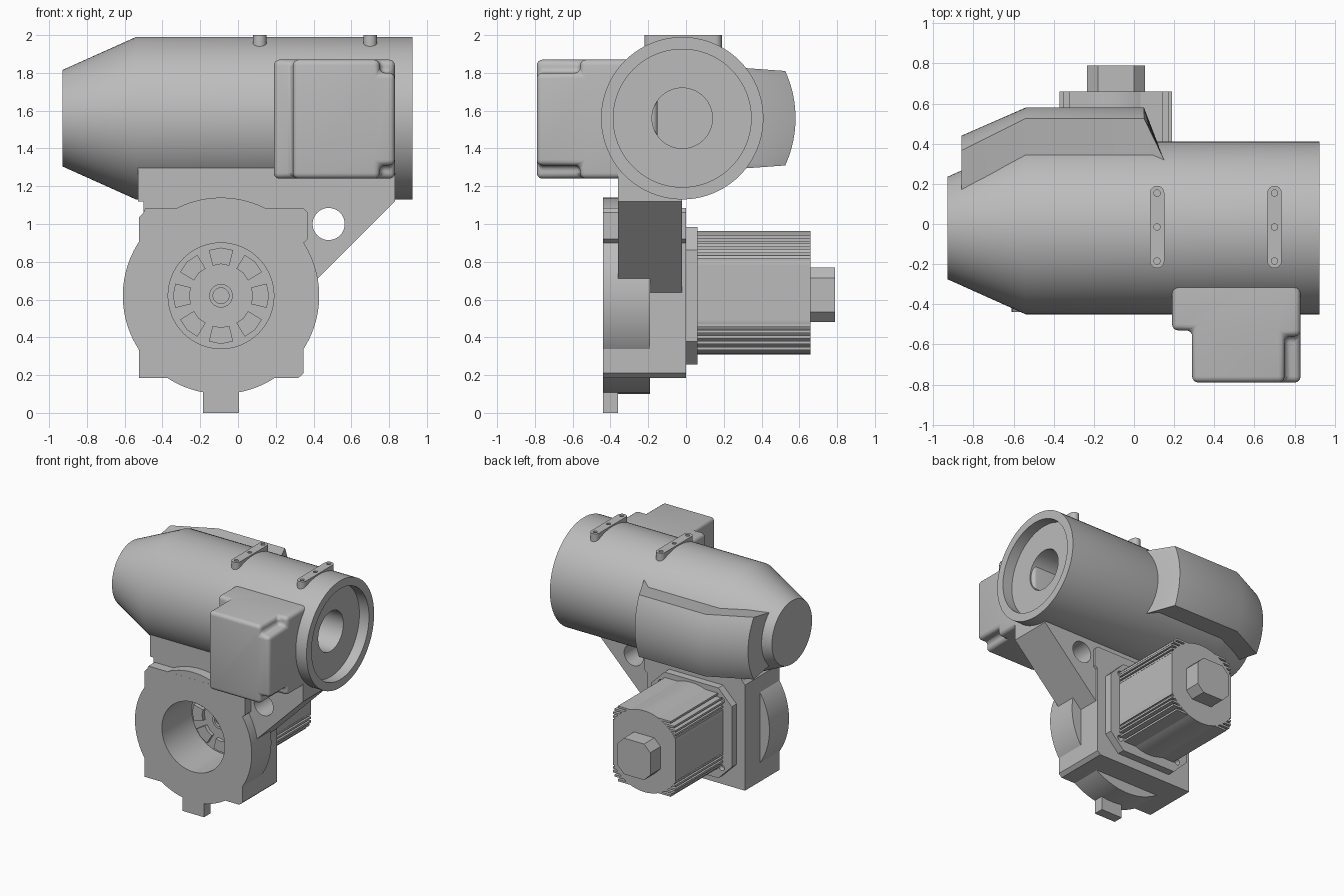
import bpy, bmesh, math
from mathutils import Vector

if "Cube" in bpy.data.objects:
    bpy.data.objects.remove(bpy.data.objects["Cube"], do_unlink=True)

grey = bpy.data.materials.new("light_grey")
grey.use_nodes = True
grey.diffuse_color = (0.5, 0.5, 0.5, 1)
grey.node_tree.nodes["Principled BSDF"].inputs["Base Color"].default_value = (0.5, 0.5, 0.5, 1)
parts = []


def loft(name, rings):
    """Join matching rings of points and cap both ends."""
    bm = bmesh.new()
    loops = [[bm.verts.new(p) for p in ring] for ring in rings]
    n = len(loops[0])
    for a, b in zip(loops, loops[1:]):
        for i in range(n):
            j = (i + 1) % n
            bm.faces.new((a[i], a[j], b[j], b[i]))
    bm.faces.new(loops[0])
    bm.faces.new(loops[-1])
    bmesh.ops.recalc_face_normals(bm, faces=bm.faces)
    mesh = bpy.data.meshes.new(name)
    bm.to_mesh(mesh)
    bm.free()
    mesh.materials.append(grey)
    obj = bpy.data.objects.new(name, mesh)
    bpy.context.collection.objects.link(obj)
    parts.append(obj)
    return obj


def prism(name, pts, axis, a, b):
    """Extrude a flat outline along y or z."""
    if axis == "y":
        return loft(name, [[Vector((u, t, v)) for u, v in pts] for t in (a, b)])
    return loft(name, [[Vector((u, v, t)) for u, v in pts] for t in (a, b)])


def circle(cu, cv, r, n=64):
    return [(cu + r * math.cos(math.tau * i / n), cv + r * math.sin(math.tau * i / n))
            for i in range(n)]


def rect(cu, cv, w, h, c=0.0):
    """Rectangle of half sizes w, h with optional corner chamfer c."""
    if c == 0:
        return [(cu - w, cv - h), (cu + w, cv - h), (cu + w, cv + h), (cu - w, cv + h)]
    return [(cu + x, cv + z) for x, z in (
        (c - w, -h), (w - c, -h), (w, c - h), (w, h - c),
        (w - c, h), (c - w, h), (-w, h - c), (-w, c - h))]


def apply(obj, kind, **settings):
    mod = obj.modifiers.new(kind, kind)
    for key, value in settings.items():
        setattr(mod, key, value)
    bpy.context.view_layer.objects.active = obj
    bpy.ops.object.modifier_apply(modifier=mod.name)


def cut(obj, *cutter):
    tool = prism("cutter", *cutter)
    parts.remove(tool)
    tool.hide_render = True
    apply(obj, "BOOLEAN", object=tool, operation="DIFFERENCE", solver="EXACT")
    bpy.data.objects.remove(tool, do_unlink=True)


# Main barrel: tapered closed end, recessed open end
AY, AZ = -0.02, 1.56
profile = [(-0.93, 0.255), (-0.54, 0.43), (0.925, 0.43), (0.925, 0.365),
           (0.84, 0.365), (0.84, 0.16), (0.45, 0.16)]
loft("barrel", [[Vector((x, AY + u, AZ + v)) for u, v in circle(0, 0, r, 80)]
                for x, r in profile])

# Raised pod on the back of the barrel
rings = []
for x, r, h in ((-0.86, 0.46, 0.25), (-0.54, 0.6, 0.25), (0.05, 0.6, 0.25), (0.15, 0.345, 0.265)):
    a = math.asin(h / r)
    if x > 0.1:
        arc = [(0.32, AZ - h + 2 * h * i / 16) for i in range(17)]
    else:
        arc = [(AY + r * math.cos(a * (i / 8 - 1)), AZ + r * math.sin(a * (i / 8 - 1)))
               for i in range(17)]
    rings.append([Vector((x, y, z)) for y, z in [(0.1, AZ - 0.2), *arc, (0.1, AZ + 0.2)]])
loft("barrel_pod", rings)

# Two mounting lugs on top, each with three screw holes
for x, side in ((0.115, "front"), (0.70, "rear")):
    cap = [(0.036 * math.cos(math.pi * i / 12), 0.036 * math.sin(math.pi * i / 12))
           for i in range(13)]
    outline = [(x + u, 0.154 + v) for u, v in cap] + [(x - u, -0.184 - v) for u, v in cap]
    lug = prism(side + "_lug", outline, "z", 1.935, 2.0)
    for y in (-0.184, -0.015, 0.154):
        cut(lug, circle(x, y, 0.016, 16), "z", 1.97, 2.05)

# Stepped control box with notched corners and rounded edges
box = prism("control_box", [(0.19, -0.15), (0.83, -0.15), (0.83, -0.79), (0.29, -0.79),
                            (0.29, -0.53), (0.19, -0.53)], "z", 1.24, 1.87)
for z in (1.24, 1.87):
    cut(box, rect(0.83, -0.76, 0.08, 0.2), "z", z - 0.07, z + 0.07)
apply(box, "BEVEL", width=0.03, segments=4, limit_method="ANGLE")

# Bracket web between barrel and gear housing
bracket = prism("bracket", [(-0.53, 1.4), (0.83, 1.4), (0.83, 1.12), (0.34, 0.63), (0.25, 0.63),
                            (0.25, 1.0), (-0.5, 1.0), (-0.5, 1.12), (-0.53, 1.12)],
                "y", -0.36, -0.02)
cut(bracket, circle(0.48, 1.0, 0.085, 40), "y", -0.5, 0.2)

# Gear housing: square block plus round flange, with a deep bore
CX, CZ = -0.09, 0.62
block = prism("housing_block", [(-0.525, 0.185), (0.32, 0.185), (0.347, 0.21), (0.347, 0.9),
                                (0.37, 0.92), (0.37, 1.06), (0.345, 1.085), (-0.49, 1.085),
                                (-0.5, 1.06), (-0.525, 1.035)], "y", -0.44, 0.0)
flange = prism("housing_flange", circle(CX, CZ, 0.52, 80), "y", -0.4395, -0.19)
for part in (block, flange):
    cut(part, circle(CX, CZ, 0.28), "y", -0.6, -0.06)
prism("bottom_tab", rect(CX, 0.07, 0.095, 0.07), "y", -0.439, -0.36)

# Coupling inside the bore: ring of pads and a hollow hub
for k in range(8):
    mid = math.tau * k / 8
    pad = [(CX + r * math.cos(mid + s), CZ + r * math.sin(mid + s))
           for r, s in ((0.165, -0.27), (0.25, -0.26), (0.255, 0), (0.25, 0.26),
                        (0.165, 0.27), (0.168, 0))]
    prism(f"coupling_pad_{k + 1}", pad, "y", -0.09, -0.05)
hub = prism("coupling_hub", circle(CX, CZ, 0.062, 32), "y", -0.11, -0.05)
cut(hub, circle(CX, CZ, 0.042, 32), "y", -0.2, -0.09)

# Motor mounting plate with corner screw holes
plate = prism("motor_plate", rect(CX, CZ, 0.36, 0.363, 0.12), "y", -0.01, 0.06)
for sx in (-1, 1):
    for sz in (-1, 1):
        cut(plate, circle(CX + sx * 0.27, CZ + sz * 0.27, 0.024, 20), "y", 0.02, 0.1)

# Motor body: round with flattened sides, cooling fins at the corners
MZ = 0.637
body = [(CX + max(-0.28, min(0.28, u)), MZ + v) for u, v in circle(0, 0, 0.327, 96)]
prism("motor_body", body, "y", 0.05, 0.66)
for s, name in ((1, "upper"), (-1, "lower")):
    for k, (dz, w) in enumerate(((0.175, 0.28), (0.205, 0.28), (0.235, 0.28),
                                 (0.265, 0.265), (0.295, 0.235))):
        prism(f"{name}_fin_{k + 1}", rect(CX, MZ + s * dz, w, 0.008), "y", 0.05, 0.659)
prism("motor_end_cap", rect(CX, 0.625, 0.145, 0.145, 0.055), "y", 0.65, 0.79)

# Smooth the round surfaces, keep hard edges
bpy.ops.object.select_all(action="DESELECT")
for part in parts:
    part.select_set(True)
bpy.context.view_layer.objects.active = parts[0]
bpy.ops.object.shade_smooth_by_angle(angle=math.radians(25))
